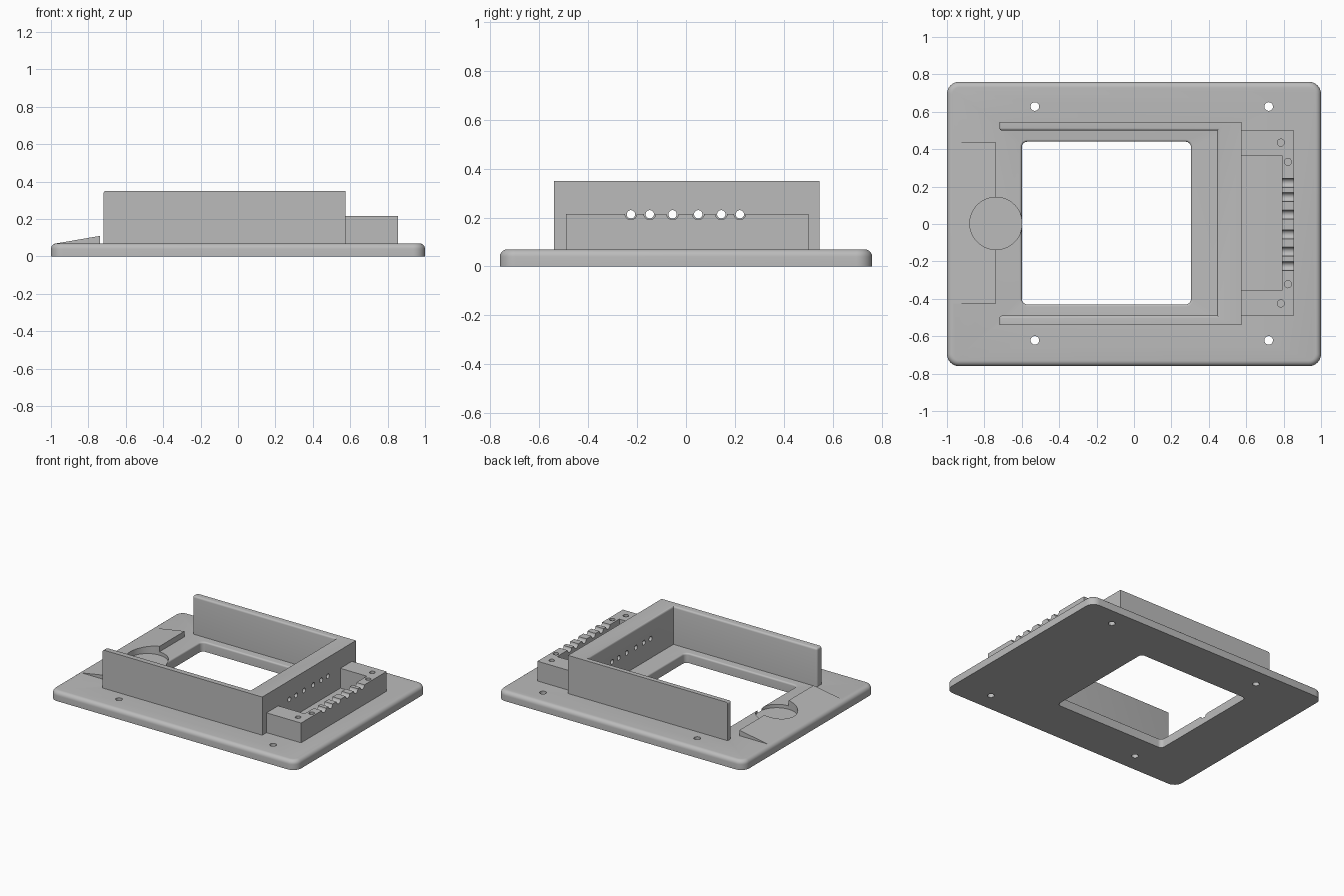
import bpy, bmesh
from math import sin, cos, pi, radians
from mathutils import Matrix, Vector

if "Cube" in bpy.data.objects:
    bpy.data.objects.remove(bpy.data.objects["Cube"], do_unlink=True)

grey = bpy.data.materials.new("plain grey")
grey.use_nodes = True
GREY = (0.5, 0.5, 0.5, 1)
grey.diffuse_color = GREY
grey.node_tree.nodes["Principled BSDF"].inputs["Base Color"].default_value = GREY


def make(name, bm):
    bmesh.ops.recalc_face_normals(bm, faces=bm.faces)
    mesh = bpy.data.meshes.new(name)
    bm.to_mesh(mesh)
    bm.free()
    mesh.materials.append(grey)
    ob = bpy.data.objects.new(name, mesh)
    bpy.context.collection.objects.link(ob)
    return ob


def prism(name, points, direction):
    """Extrude a flat outline along a direction."""
    bm = bmesh.new()
    face = bm.faces.new([bm.verts.new(p) for p in points])
    ext = bmesh.ops.extrude_face_region(bm, geom=[face], use_keep_orig=True)
    verts = [g for g in ext["geom"] if isinstance(g, bmesh.types.BMVert)]
    bmesh.ops.translate(bm, verts=verts, vec=direction)
    return make(name, bm)


def box(name, x0, x1, y0, y1, z0, z1):
    return prism(name, [(x0, y0, z0), (x1, y0, z0), (x1, y1, z0), (x0, y1, z0)],
                 (0, 0, z1 - z0))


def cylinder(name, start, axis, radius, length, sides=32):
    turn = Vector((0, 0, 1)).rotation_difference(Vector(axis)).to_matrix()
    pts = [Vector(start) + turn @ Vector((radius * cos(2 * pi * i / sides),
                                          radius * sin(2 * pi * i / sides), 0))
           for i in range(sides)]
    return prism(name, pts, Vector(axis) * length)


def rounded_slab(name, x0, x1, y0, y1, radius, rings, steps=8):
    """Loft rounded rectangles; each ring is (inset, z)."""
    bm = bmesh.new()
    loops = []
    for inset, z in rings:
        r, loop = radius - inset, []
        corners = [(x1, y1), (x0, y1), (x0, y0), (x1, y0)]
        signs = [(-1, -1), (1, -1), (1, 1), (-1, 1)]
        for k in range(4):
            cx = corners[k][0] + signs[k][0] * radius
            cy = corners[k][1] + signs[k][1] * radius
            for i in range(steps + 1):
                a = pi / 2 * (k + i / steps)
                loop.append(bm.verts.new((cx + r * cos(a), cy + r * sin(a), z)))
        loops.append(loop)
    for a, b in zip(loops, loops[1:]):
        for i in range(len(a)):
            j = (i + 1) % len(a)
            bm.faces.new((a[i], a[j], b[j], b[i]))
    bm.faces.new(loops[0])
    bm.faces.new(loops[-1])
    return make(name, bm)


def cut(ob, cutters):
    """Subtract the cutters, bake the result and remove them."""
    for c in cutters:
        c.hide_render = True
        mod = ob.modifiers.new("cut", "BOOLEAN")
        mod.operation, mod.solver, mod.object = "DIFFERENCE", "EXACT", c
    graph = bpy.context.evaluated_depsgraph_get()
    mesh = bpy.data.meshes.new_from_object(ob.evaluated_get(graph))
    ob.modifiers.clear()
    ob.data = mesh
    for c in cutters:
        bpy.data.objects.remove(c, do_unlink=True)


TOP = 0.07
arc = [i * pi / 12 for i in range(7)]

# Base plate with a rounded upper rim
rim = 0.03
base = rounded_slab("base_plate", -1, 1, -0.76, 0.76, 0.065, [(0, 0)] + [
    (rim * (1 - cos(a)), TOP - rim + rim * sin(a)) for a in arc])

# Window with a softened upper edge, screw holes and thumb recess
soft = 0.012
window = rounded_slab("window_cutter", -0.6, 0.305, -0.43, 0.44, 0.03,
                      [(0, -0.1)] + [(-soft * (1 - cos(a)), TOP - soft + soft * sin(a))
                                     for a in arc] + [(-soft, 0.2)])
screws = [cylinder("screw_cutter", (x, y, -0.1), (0, 0, 1), 0.023, 0.3)
          for x in (-0.53, 0.72) for y in (-0.622, 0.628)]


def thumb_cutter():
    return cylinder("thumb_cutter", (-0.738, 0.003, 0.045), (0, 0, 1), 0.14, 0.3, 64)


cut(base, [window, thumb_cutter()] + screws)

# Entry ramp, cleared around the thumb recess
ramp = prism("entry_ramp", [(-0.97, -0.425, TOP), (-0.737, -0.425, TOP),
                            (-0.737, -0.425, 0.11)], (0, 0.86, 0))
cut(ramp, [thumb_cutter()])

# U-shaped wall
outline = [(-0.72, -0.54), (0.575, -0.54), (0.575, 0.545), (-0.72, 0.545),
           (-0.72, 0.5), (0.445, 0.5), (0.445, -0.49), (-0.72, -0.49)]
wall = prism("surround_wall", [(x, y, TOP) for x, y in outline], (0, 0, 0.28))


def is_soft(edge):
    a, b = (v.co for v in edge.verts)
    mid = (a + b) / 2
    inside = -0.5 < mid.y < 0.51 and mid.x < 0.5
    high = mid.z > 0.34
    upright = abs(a.z - b.z) > 0.1 and mid.x < -0.7
    return (inside and (high or upright)) or (high and mid.x < -0.7)


bm = bmesh.new()
bm.from_mesh(wall.data)
bmesh.ops.bevel(bm, geom=[e for e in bm.edges if is_soft(e)], offset=0.014,
                segments=4, profile=0.5, affect="EDGES")
bm.to_mesh(wall.data)
bm.free()

# Wire holes through the wall
wire_y = (-0.225, -0.148, -0.055, 0.05, 0.144, 0.22)
cut(wall, [cylinder("wire_cutter", (0.4, y, 0.213), (1, 0, 0), 0.017, 0.3)
           for y in wire_y])

# Terminal bracket with wire notches and blind screw holes
block = [(0.575, -0.49), (0.855, -0.49), (0.855, 0.5), (0.575, 0.5),
         (0.575, 0.365), (0.79, 0.365), (0.79, -0.355), (0.575, -0.355)]
bracket = prism("terminal_bracket", [(x, y, TOP) for x, y in block], (0, 0, 0.145))
notches = [cylinder("notch_cutter", (0.7, y, 0.215), (1, 0, 0), 0.024, 0.3)
           for y in wire_y]
pilots = [cylinder("pilot_cutter", (x, 0.005 + s * y, 0.1), (0, 0, 1), 0.019, 0.3)
          for x, y in ((0.785, 0.43), (0.823, 0.327)) for s in (-1, 1)]
cut(bracket, notches + pilots)

# Smooth the curved surfaces and keep hard edges crisp
bpy.ops.object.select_all(action="DESELECT")
for ob in (base, ramp, wall, bracket):
    ob.select_set(True)
bpy.context.view_layer.objects.active = base
bpy.ops.object.shade_smooth_by_angle(angle=radians(30))
